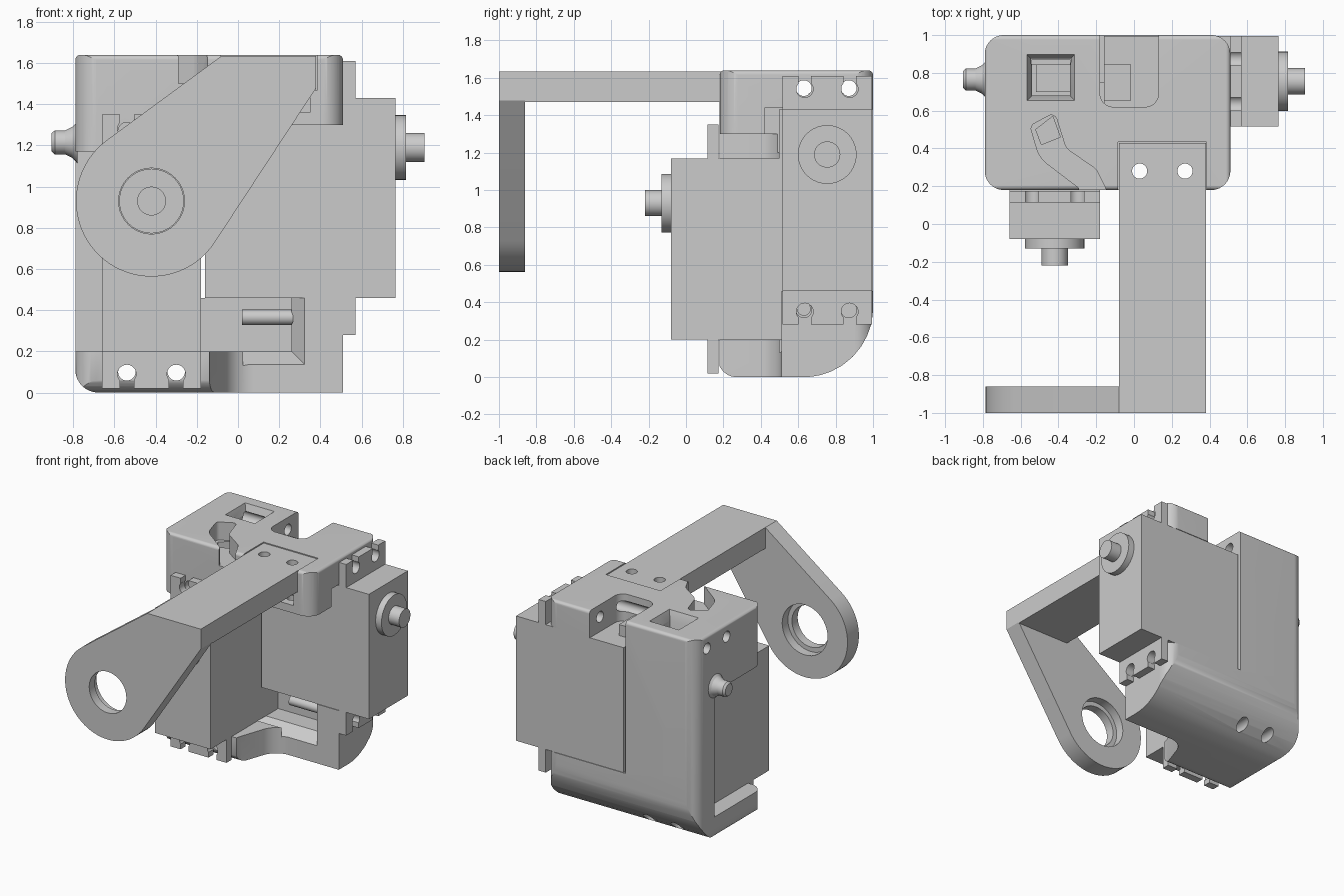
import bpy, bmesh, math
from mathutils import Vector, Matrix

if "Cube" in bpy.data.objects:
    bpy.data.objects.remove(bpy.data.objects["Cube"], do_unlink=True)

grey = bpy.data.materials.new("plain grey")
grey.use_nodes = True
grey.diffuse_color = (0.6, 0.6, 0.6, 1)
grey.node_tree.nodes["Principled BSDF"].inputs["Base Color"].default_value = (0.6, 0.6, 0.6, 1)


def outline(pts, steps=10):
    """Polygon whose (a, b, radius) corners are rounded."""
    out = []
    for i, p in enumerate(pts):
        c = Vector(p[:2])
        if len(p) < 3:
            out.append(c)
            continue
        u = (Vector(pts[i - 1][:2]) - c).normalized()
        v = (Vector(pts[(i + 1) % len(pts)][:2]) - c).normalized()
        half = u.angle(v) / 2
        t = p[2] / math.tan(half)
        o = c + (u + v).normalized() * (p[2] / math.sin(half))
        a, b = c + u * t - o, c + v * t - o
        out += [o + a.lerp(b, k / steps).normalized() * p[2] for k in range(steps + 1)]
    return out


def circle(a, b, r, n=40):
    return [(a + r * math.cos(2 * math.pi * k / n), b + r * math.sin(2 * math.pi * k / n)) for k in range(n)]


def rect(a0, a1, b0, b1):
    return [(a0, b0), (a1, b0), (a1, b1), (a0, b1)]


def loft(name, axis, pts, lo, hi, top=None):
    """Solid between an outline at lo and an outline at hi along an axis."""
    place = {"x": lambda a, b, d: (d, a, b), "y": lambda a, b, d: (a, d, b), "z": lambda a, b, d: (a, b, d)}[axis]
    first, last = outline(pts), outline(top or pts)
    bm = bmesh.new()
    v0 = [bm.verts.new(place(p[0], p[1], lo)) for p in first]
    v1 = [bm.verts.new(place(p[0], p[1], hi)) for p in last]
    bm.faces.new(v0)
    bm.faces.new(v1)
    for i in range(len(v0)):
        bm.faces.new((v0[i - 1], v0[i], v1[i], v1[i - 1]))
    bmesh.ops.recalc_face_normals(bm, faces=bm.faces)
    mesh = bpy.data.meshes.new(name)
    bm.to_mesh(mesh)
    bm.free()
    mesh.materials.append(grey)
    ob = bpy.data.objects.new(name, mesh)
    bpy.context.scene.collection.objects.link(ob)
    return ob


def box(name, x0, x1, y0, y1, z0, z1):
    return loft(name, "z", rect(x0, x1, y0, y1), z0, z1)


def combine(ob, tools, operation="DIFFERENCE"):
    """Apply booleans and remove the tools."""
    for tool in tools:
        mod = ob.modifiers.new("cut", "BOOLEAN")
        mod.operation, mod.object, mod.solver = operation, tool, "EXACT"
        bpy.context.view_layer.update()
        mesh = bpy.data.meshes.new_from_object(ob.evaluated_get(bpy.context.evaluated_depsgraph_get()))
        ob.modifiers.clear()
        ob.data = mesh
        bpy.data.objects.remove(tool, do_unlink=True)
    return ob


# Housing body: three rounded outlines intersected
housing = loft("housing", "z", [(-.79, .18, .1), (.51, .18, .1), (.51, 1, .1), (-.79, 1, .1)], -.05, 1.7)
combine(housing, [
    loft("side", "x", [(.17, 0, .1), (1, 0, .37), (1, 1.64, .025), (.18, 1.64, .025)], -1, 1),
    loft("front", "y", [(-.79, 0, .11), (.51, 0), (.51, 1.64, .025), (-.79, 1.64, .025)], 0, 1.2),
], "INTERSECT")

# Servo bays and the open front corner
cuts = [
    loft("corner", "z", [(-.17, .05), (.7, .05), (.7, .51), (-.03, .51, .15), (-.13, .22)], -.1, 1.3),
    box("bay_front", -1, .1, 0, .51, .2, 1.17),
    box("bay_side", -1, -.66, 0, .78, .2, 1.17),
    box("bay_back", -.18, 1, .5, 1.1, .46, 1.43),
]
# Lower pocket with flared sides
cuts += [
    loft("pocket_flare", "y", rect(-.4, .33, .13, .5), .5, .6, rect(-.4, .26, .2, .5)),
    box("pocket", -.4, .26, .55, .75, .2, .5),
]
# Top notch, window and curved cable channel
cuts += [
    loft("notch", "z", [(-.18, .62, .07), (.13, .62, .07), (.13, 1.1), (-.18, 1.1)], 1.42, 1.7),
    box("window", -.54, -.34, .68, .87, 1.16, 1.7),
    loft("window_flare", "z", rect(-.54, -.34, .68, .87), 1.57, 1.65, rect(-.57, -.31, .65, .9)),
    loft("channel", "z", [(-.55, .52, .03), (-.5, .35, .15), (-.29, .19), (-.29, .1), (-.14, .1),
                          (-.15, .19), (-.2, .29, .08), (-.36, .4, .08), (-.42, .59, .03)], 1.5, 1.7),
    loft("channel_well", "z", [(-.52, .5), (-.49, .42), (-.39, .46), (-.43, .57)], 1.25, 1.6),
]
# Arm recess and underside pockets
cuts += [
    box("arm_recess", -.085, .385, 0, .435, 1.47, 1.7),
    box("underside", 0, .7, .42, .52, 1.2, 1.44),
]
# Screw bores
for x in (.03, .27):
    cuts += [box("nut_slot", x - .08, x + .08, .1, .36, 1.36, 1.44),
             loft("arm_bore", "z", circle(x, .28, .04), 1.2, 1.7)]
for y in (.63, .87):
    cuts += [loft("upper_bore", "x", circle(y, 1.545, .042), -1, 1),
             loft("lower_bore", "x", circle(y, .36, .042), .2, 1)]
for x in (-.54, -.30):
    cuts += [loft("floor_bore", "y", circle(x, .1, .042), 0, 1.2),
             loft("brow_bore", "y", circle(x, 1.27, .042), 0, .45)]
combine(housing, cuts)
parts = [housing]


def servo(label, matrix):
    """Servo facing -y, body centred on x and z."""
    body = box(label + "_servo_body", -.24, .24, -.08, .845, -.485, .485)
    flange = box(label + "_servo_flange", -.24, .24, .115, .175, -.665, .665)
    slots = []
    for x in (-.12, .12):
        for s in (-1, 1):
            slots += [loft("hole", "y", circle(x, s * .595, .045), 0, .3),
                      box("slot", x - .034, x + .034, 0, .3, *sorted((s * .6, s * .7)))]
    combine(flange, slots)
    group = [
        body, flange,
        box(label + "_cable_exit", -.1, .09, .7, .845, .48, .57),
        loft(label + "_output_disc", "y", circle(0, .245, .157), -.13, -.08),
        loft(label + "_output_shaft", "y", circle(0, .245, .07), -.22, -.13),
    ]
    for ob in group:
        ob.data.transform(matrix)
    parts.extend(group)


servo("front", Matrix.Translation((-.42, 0, .685)))
servo("side", Matrix.Translation((.685, .755, .945)) @ Matrix.Rotation(math.pi / 2, 4, "Z"))

# Flared pivot pin on the right wall, from wall to tip
stations = [(-.78, .1), (-.805, .075), (-.84, .058), (-.89, .058), (-.905, .045)]
for i, (a, b) in enumerate(zip(stations, stations[1:])):
    parts.append(loft("pivot_pin_%d" % i, "x", circle(.765, 1.215, b[1]), b[0], a[0], circle(.765, 1.215, a[1])))

# Screw lying in the lower pocket
parts.append(loft("pocket_screw", "x", circle(.63, .365, .037), .02, .27))

# Arm: beam plus tangent-sided end plate with a stepped hole
cx, cz, r = -.42, .93, .367
start, end = math.radians(126.6), math.radians(326.7)
arc = [(cx + r * math.cos(a), cz + r * math.sin(a)) for a in
       (start + (end - start) * k / 40 for k in range(41))]
plate = loft("arm_end_plate", "y", [(.38, 1.48), (.38, 1.635), (-.08, 1.635)] + arc, -1, -.86)
combine(plate, [loft("hole", "y", circle(cx, cz, .16), -1.1, -.8),
                loft("counterbore", "y", circle(cx, cz, .195), -.93, -.8)])
beam = box("arm_beam", -.08, .38, -.861, .43, 1.472, 1.635)
combine(beam, [loft("bore", "z", circle(x, .28, .04), 1.4, 1.7) for x in (.03, .27)])
parts += [plate, beam]

# Smooth the round surfaces, keep edges sharp
bpy.ops.object.select_all(action="DESELECT")
for ob in parts:
    ob.select_set(True)
bpy.context.view_layer.objects.active = housing
bpy.ops.object.shade_smooth_by_angle(angle=math.radians(30))
